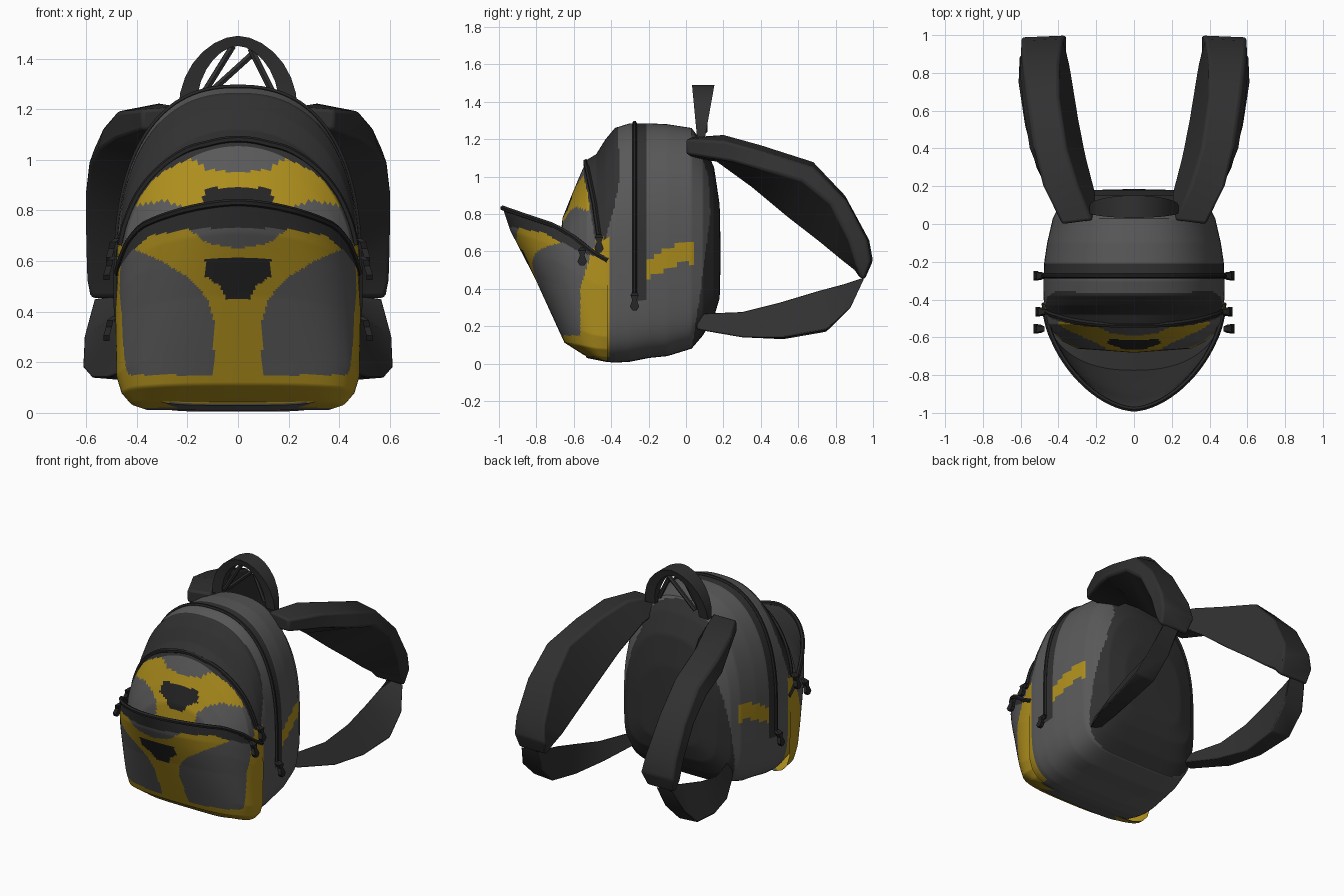
import bpy, bmesh, math

if "Cube" in bpy.data.objects:
    bpy.data.objects.remove(bpy.data.objects["Cube"])

def material(name, rgb):
    m = bpy.data.materials.new(name)
    m.diffuse_color = (*rgb, 1)
    m.use_nodes = True
    m.node_tree.nodes["Principled BSDF"].inputs["Base Color"].default_value = m.diffuse_color
    return m

GREY, YELLOW, DARK, BLACK = range(4)
MATS = [material("grey_fabric", (0.10, 0.10, 0.10)),
        material("yellow_fabric", (0.42, 0.27, 0.012)),
        material("dark_padding", (0.03, 0.03, 0.03)),
        material("black_trim", (0.018, 0.018, 0.018))]

def lerp(t, keys):
    """Piecewise linear value through (t, value) pairs."""
    if t <= keys[0][0]:
        return keys[0][1]
    for (a, va), (b, vb) in zip(keys, keys[1:]):
        if t <= b:
            return va + (vb - va) * (t - a) / (b - a)
    return keys[-1][1]

def power(v, e):
    return math.copysign(abs(v) ** e, v)

def finish(ob, angle=40):
    bpy.ops.object.select_all(action='DESELECT')
    ob.select_set(True)
    bpy.context.view_layer.objects.active = ob
    bpy.ops.object.shade_smooth_by_angle(angle=math.radians(angle))

def loft(name, rings, colour, closed=True, mirror=False, bevel=0):
    """Skin a list of point rings; colour is an index or a rule on the face centre."""
    bm = bmesh.new()
    vs = [[bm.verts.new(p) for p in r] for r in rings]
    n = len(rings[0])
    for r, s in zip(vs, vs[1:]):
        for i in range(n if closed else n - 1):
            j = (i + 1) % n
            bm.faces.new((r[i], r[j], s[j], s[i]))
    if closed:
        bm.faces.new(vs[0])
        bm.faces.new(vs[-1])
    bmesh.ops.recalc_face_normals(bm, faces=bm.faces)
    for f in bm.faces:
        f.material_index = colour(f.calc_center_median()) if callable(colour) else colour
    me = bpy.data.meshes.new(name)
    bm.to_mesh(me)
    bm.free()
    for m in MATS:
        me.materials.append(m)
    ob = bpy.data.objects.new(name, me)
    bpy.context.collection.objects.link(ob)
    finish(ob)
    if bevel:
        mod = ob.modifiers.new("soft_edges", 'BEVEL')
        mod.width, mod.segments = bevel, 2
    if mirror:
        ob.modifiers.new("mirror", 'MIRROR')
    return ob

def tube(name, pts, radius, mat):
    cu = bpy.data.curves.new(name, 'CURVE')
    cu.dimensions, cu.bevel_depth, cu.bevel_resolution = '3D', radius, 1
    cu.use_fill_caps = True
    sp = cu.splines.new('POLY')
    sp.points.add(len(pts) - 1)
    for p, co in zip(sp.points, pts):
        p.co = (*co, 1)
    cu.materials.append(MATS[mat])
    ob = bpy.data.objects.new(name, cu)
    bpy.context.collection.objects.link(ob)
    bpy.ops.object.select_all(action='DESELECT')
    ob.select_set(True)
    bpy.context.view_layer.objects.active = ob
    bpy.ops.object.convert(target='MESH')
    finish(bpy.context.object)

# Main body: arch sections from back to front (y, half width, bottom, top, arch power)
STATIONS = [(.185, .02, .55, .62, 2.4), (.18, .22, .35, .85, 2.4), (.15, .33, .25, 1.05, 2.4),
            (.09, .40, .15, 1.18, 2.4), (.03, .43, .08, 1.26, 2.4), (-.1, .46, .04, 1.28, 2.4),
            (-.2, .475, .03, 1.285, 2.4), (-.3, .48, .01, 1.285, 2.4), (-.38, .48, .005, 1.26, 2.4),
            (-.43, .475, .01, 1.2, 2.3), (-.48, .465, .02, 1.12, 2.1), (-.53, .46, .03, 1.09, 2),
            (-.57, .43, .1, 1.0, 2), (-.62, .38, .2, .88, 2), (-.66, .30, .3, .78, 2),
            (-.68, .02, .55, .6, 2)]

def arch(y, grow=0, count=140, dense=600):
    keys = STATIONS[::-1]
    w, zb, zt, n = (lerp(y, [(s[0], s[k]) for s in keys]) for k in range(1, 5))
    w, zt, mid = w + grow, zt + grow, min(.55, (zb + zt) / 2)
    raw = []
    for i in range(dense + 1):
        a = 2 * math.pi * i / dense - math.pi / 2
        c, s = math.cos(a), math.sin(a)
        e = 2 / (n if s > 0 else 5)
        raw.append((w * power(c, e), mid + power(s, e) * (zt - mid if s > 0 else mid - zb)))
    # even spacing along the outline
    dist = [0]
    for p, q in zip(raw, raw[1:]):
        dist.append(dist[-1] + math.dist(p, q))
    ring, k = [], 0
    for i in range(count):
        d = dist[-1] * (i + .5) / count
        while dist[k + 1] < d:
            k += 1
        f = (d - dist[k]) / (dist[k + 1] - dist[k])
        p, q = raw[k], raw[k + 1]
        ring.append((p[0] + (q[0] - p[0]) * f, y, p[1] + (q[1] - p[1]) * f))
    return ring

def body_colour(c):
    a, y, z = abs(c.x), c.y, c.z
    if y > lerp(z, [(.08, .03), (.4, .08), (.8, .13), (1, .12), (1.2, .05), (1.28, .03)]):
        return DARK                                        # back panel
    if z > .62 and y < lerp(z, [(.62, -.48), (.85, -.515), (1, -.545), (1.09, -.55)]):
        if .74 < z < .89 and a < lerp(z, [(.74, .05), (.78, .07), (.82, .14), (.89, .13)]):
            return BLACK                                   # middle pocket face
        if z > lerp(a, [(0, .95), (.12, .96), (.2, 1.02)]):
            return GREY
        if a > .15 and z < lerp(a, [(.15, .76), (.2, .8), (.28, .84), (.4, .82)]):
            return GREY
        return YELLOW
    if z < .04:
        return GREY
    if y < -.41 and z < .67:
        return YELLOW                                      # band beside the lower pocket
    if z > .67 and y < lerp(z, [(.67, -.43), (.85, -.38), (1, -.355), (1.3, -.365)]):
        return DARK                                        # front compartment
    if -.285 < y < -.21 and z > .33:
        return DARK                                        # main zip tape
    if -.22 < y < .04 and a > .3 and \
            lerp(y, [(-.2, .46), (-.05, .53), (.04, .54)]) < z < lerp(y, [(-.2, .55), (-.1, .62), (.04, .66)]):
        return YELLOW                                      # side flash
    return GREY

ys = []
for s, t in zip(STATIONS, STATIONS[1:]):
    ys += [s[0] + (t[0] - s[0]) * k / 10 for k in range(10)]
loft("bag_body", [arch(y) for y in ys + [-.68]], body_colour)

# Zip rails over the compartments; the front one leans forward towards its top
tube("main_zip", [p for p in arch(-.275, .002) if p[2] > .36], .012, BLACK)
lean = [(.62, -.46), (.85, -.49), (1.09, -.535)]
tube("front_zip", [arch(lerp(p[2], lean), .002)[i] for i, p in enumerate(arch(-.5))
                   if p[2] > .64], .014, BLACK)

# Lower front pocket, hanging open at the rim
def pocket_point(u, zc):
    depth = -.42 - lerp(zc, [(0, -.44), (.03, -.54), (.1, -.65), (.45, -.81), (.7, -.94), (.82, -.98)])
    w = lerp(zc, [(0, .36), (.03, .42), (.1, .46), (.2, .48), (.6, .485), (.82, .475)])
    e = 2 / lerp(zc, [(0, 3.2), (.2, 2.6), (.82, 1.7)])
    s, c = math.sin(u * math.pi / 2), max(0, math.cos(u * math.pi / 2))
    rim = lerp(-.42 - .56 * c ** 1.18, [(-.98, .82), (-.85, .775), (-.7, .725), (-.6, .665),
                                        (-.5, .585), (-.42, .54)])
    return (w * power(s, e), -.42 - depth * c ** e, .012 + zc * rim / .82)

def pocket_colour(c):
    a, y, z = abs(c.x), c.y, c.z
    if z < .02:
        return GREY
    if z > lerp(a, [(0, .735), (.2, .725), (.35, .70), (.42, .64), (.48, .56)]):
        return DARK                                        # rim binding
    if z < .15 or y > lerp(z, [(.4, -.565), (.62, -.5)]):
        return YELLOW
    if .45 < z < .61 and a < lerp(z, [(.45, .05), (.5, .07), (.54, .13), (.61, .13)]):
        return BLACK
    if z > lerp(a, [(0, .65), (.12, .67), (.2, .73), (.21, 2)]):
        return GREY
    if z < .65 and a > lerp(z, [(.15, .1), (.35, .09), (.45, .12), (.53, .19), (.6, .3), (.65, .42)]):
        return GREY
    return YELLOW

US = [-1 + i / 80 for i in range(161)]
loft("lower_pocket", [[pocket_point(u, .82 * k / 90) for u in US] for k in range(91)],
     pocket_colour, closed=False)
rim = [pocket_point(u, .82) for u in US]
tube("pocket_rim", rim[::4], .014, BLACK)
walls = [rim] + [[(x * .965, -.42 + (y + .42) * .965, z) for x, y, z in
                  (pocket_point(u, zc) for u in US)] for zc in (.78, .7, .6, .5, .4)]
loft("pocket_lining", walls + [[(x * .8, max(y, -.6), z) for x, y, z in walls[-1]]],
     DARK, closed=False)

# Padded shoulder straps: outer top, inner top, inner chord, outer lower edge
loft("shoulder_strap", [
    [(.38, .0, 1.2), (.22, .02, 1.21), (.2, .03, 1.1), (.38, .0, 1.12)],
    [(.48, .2, 1.19), (.3, .2, 1.225), (.2, .16, 1.08), (.49, .25, 1.08)],
    [(.53, .42, 1.13), (.36, .4, 1.17), (.25, .35, .94), (.555, .4, 1.04)],
    [(.565, .68, 1.05), (.4, .68, 1.08), (.29, .54, .78), (.59, .62, .98)],
    [(.585, .86, .87), (.4, .85, .9), (.32, .72, .64), (.605, .77, .86)],
    [(.595, .97, .66), (.38, .98, .66), (.34, .83, .55), (.6, .87, .66)],
    [(.595, .99, .55), (.36, 1.0, .55), (.36, .9, .5), (.595, .91, .52)],
    [(.58, .955, .45), (.38, .955, .45), (.38, .93, .46), (.58, .93, .46)]],
    DARK, mirror=True, bevel=.02)
loft("lower_strap", [
    [(.40, .06, .18), (.32, .06, .2), (.36, .05, .27)],
    [(.52, .3, .14), (.40, .3, .15), (.44, .3, .28)],
    [(.58, .52, .14), (.46, .52, .13), (.47, .5, .33)],
    [(.615, .75, .18), (.47, .75, .17), (.47, .7, .39)],
    [(.61, .88, .3), (.46, .88, .3), (.46, .85, .43)],
    [(.57, .95, .45), (.44, .95, .45), (.5, .95, .46)]], DARK, mirror=True, bevel=.008)

# Carry handle: flat band swept over an arch, wider at the top
rings = []
for k in range(15):
    a = math.pi * k / 14
    c, s = math.cos(a), math.sin(a)
    hw = .02 + .04 * s
    x0, z0, x1, z1 = .235 * power(c, 1.1), 1.2 + .29 * s, .165 * power(c, 1.1), 1.2 + .25 * s
    y = .08 + .012 * s
    rings.append([(x0, y - hw, z0), (x0, y + hw, z0), (x1, y + hw * .8, z1), (x1, y - hw * .8, z1)])
loft("carry_handle", rings, DARK)
for name, p, q in (("handle_web_left", (-.14, .1, 1.24), (.07, .1, 1.43)),
                   ("handle_web_right", (.15, .07, 1.24), (.05, .08, 1.44)),
                   ("handle_web_thin", (-.15, .07, 1.24), (-.02, .08, 1.45))):
    tube(name, [p, q], .014, DARK)

# Zip sliders and pulls on both sides
for name, x, y, z in (("main_pull", .485, -.275, .38), ("front_pull", .475, -.465, .69),
                      ("pocket_pull", .485, -.555, .62)):
    section = [(x, .012, z), (x + .02, .022, z - .015), (x + .025, .012, z - .04),
               (x + .035, .025, z - .075), (x + .035, .012, z - .095)]
    loft(name, [[(px - .012, y - h, pz), (px + .012, y - h, pz), (px + .012, y + h, pz),
                 (px - .012, y + h, pz)] for px, h, pz in section], BLACK, mirror=True)
